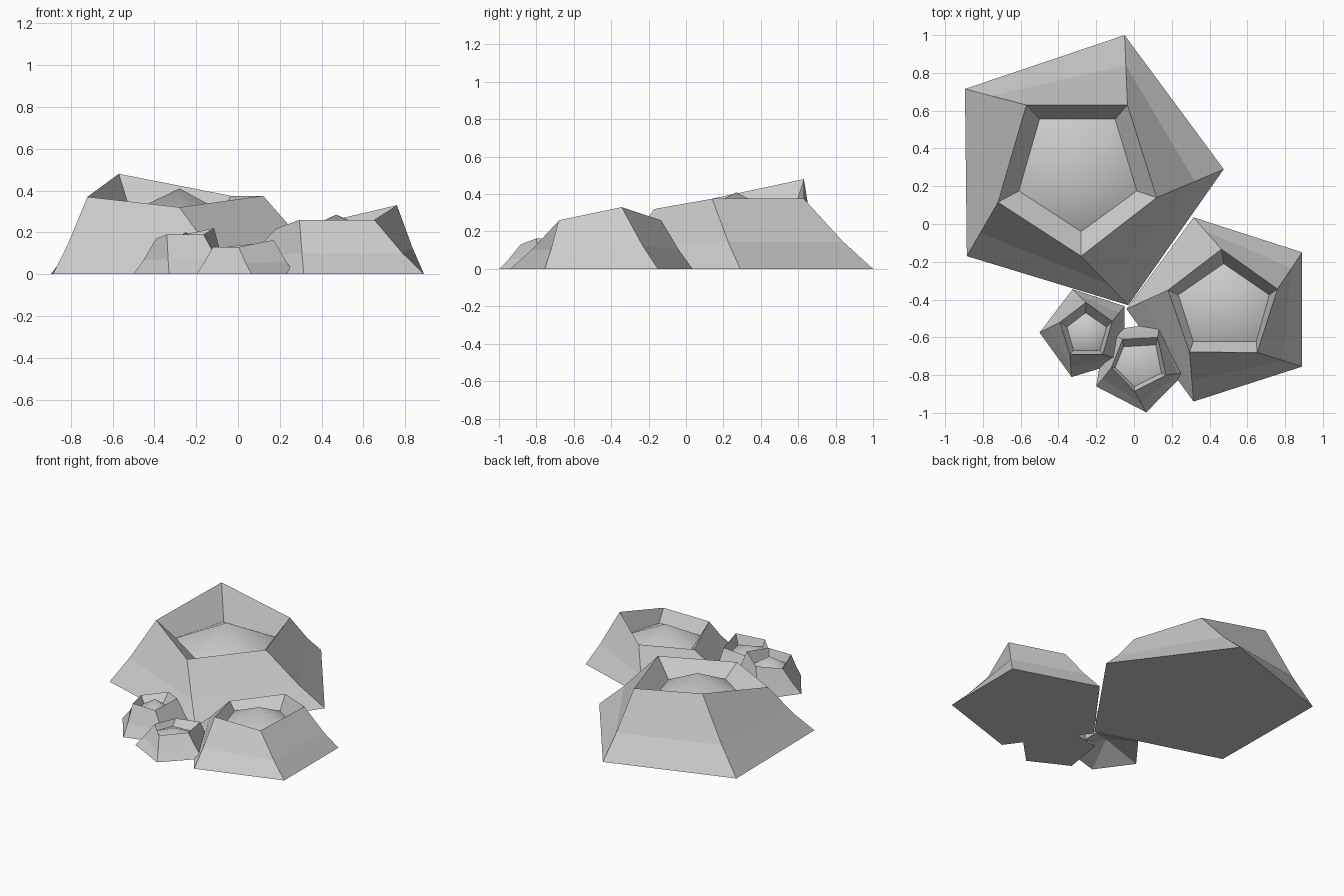
import bpy, bmesh
from mathutils import Vector

if "Cube" in bpy.data.objects:
    bpy.data.objects.remove(bpy.data.objects["Cube"])


def cone_shell(name, base, rim, floor, floor_z, apex, under=0.0):
    """Five-sided crater shell: base ring, flared wall, rim, inner wall, low peak."""
    bm = bmesh.new()
    b = [Vector((x, y, 0)) for x, y in base]
    r = [Vector(p) for p in rim]
    mid = []
    for p, q in zip(b, r):
        m = p.lerp(q, 0.43)
        m.z = q.z * 0.385
        mid.append(m)
    f = [Vector((x, y, floor_z)) for x, y in floor]
    rings = [[bm.verts.new(p) for p in ring] for ring in (b, mid, r, f)]
    n = len(base)
    for lo, hi in zip(rings, rings[1:]):
        for i in range(n):
            j = (i + 1) % n
            bm.faces.new((lo[i], lo[j], hi[j], hi[i]))
    # low central peak, smooth shaded
    top = bm.verts.new(apex)
    for i in range(n):
        bm.faces.new((rings[3][i], rings[3][(i + 1) % n], top)).smooth = True
    # underside, flat or hollowed
    if under:
        c = sum(b, Vector()) / n
        c.z = under
        low = bm.verts.new(c)
        for i in range(n):
            bm.faces.new((rings[0][(i + 1) % n], rings[0][i], low))
    else:
        bm.faces.new(rings[0])
    bmesh.ops.recalc_face_normals(bm, faces=bm.faces)
    me = bpy.data.meshes.new(name)
    bm.to_mesh(me)
    bm.free()
    ob = bpy.data.objects.new(name, me)
    bpy.context.collection.objects.link(ob)
    return ob


# largest shell, back left
cone_shell("large_shell",
           [(-.05, 1), (.475, .29), (-.03, -.43), (-.885, -.17), (-.895, .715)],
           [(-.035, .63, .375), (.12, .14, .375), (-.28, -.17, .32),
            (-.72, .115, .37), (-.57, .63, .48)],
           [(-.1, .555), (.015, .175), (-.28, -.04), (-.61, .175), (-.5, .555)],
           .25, (-.28, .27, .41))

# medium shell, front right
cone_shell("medium_shell",
           [(.315, .035), (.89, -.15), (.89, -.755), (.315, -.94), (-.04, -.45)],
           [(.463, -.133, .26), (.76, -.344, .33), (.652, -.68, .26),
            (.294, -.678, .26), (.18, -.35, .217)],
           [(.475, -.21), (.716, -.375), (.647, -.623), (.314, -.623), (.235, -.375)],
           .173, (.47, -.44, .285))

# small shell, front left, hollow underneath
cone_shell("small_left_shell",
           [(-.325, -.345), (-.05, -.435), (-.05, -.725), (-.33, -.81), (-.5, -.575)],
           [(-.255, -.415, .19), (-.115, -.515, .22), (-.165, -.69, .19),
            (-.34, -.69, .19), (-.392, -.52, .17)],
           [(-.256, -.47), (-.145, -.545), (-.18, -.67), (-.32, -.67), (-.355, -.545)],
           .13, (-.25, -.57, .2), under=.09)

# smallest shell, front centre
cone_shell("small_right_shell",
           [(.139, -.521), (.274, -.785), (.065, -.997), (-.2, -.86), (-.153, -.568)],
           [(.125, -.6, .15), (.17, -.8, .163), (.003, -.885, .13),
            (-.12, -.76, .13), (-.06, -.61, .13)],
           [(.115, -.64), (.145, -.79), (.002, -.86), (-.1, -.76), (-.055, -.65)],
           .09, (.025, -.745, .135))
